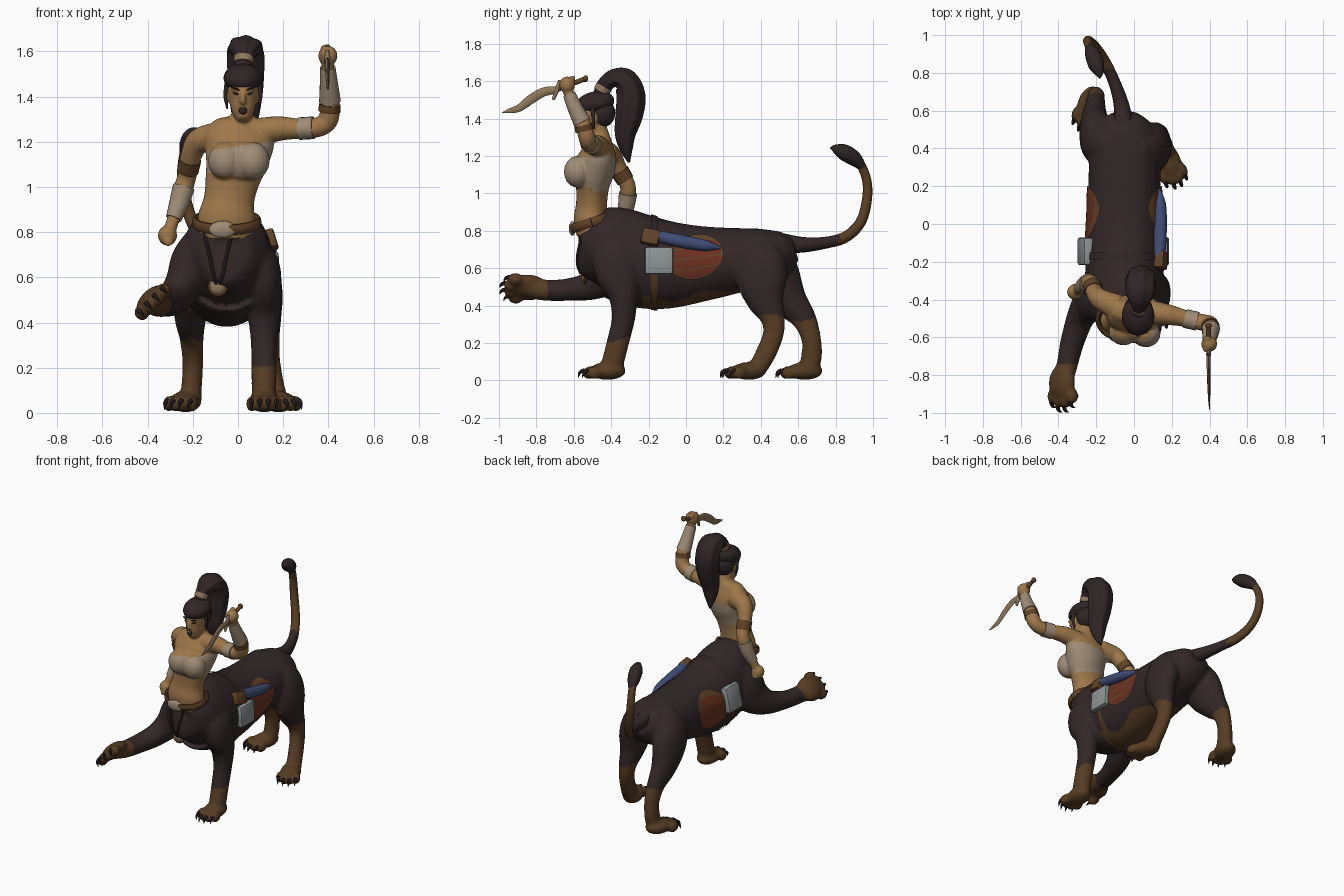
import bpy, bmesh, math
from mathutils import Vector, Matrix
from mathutils.bvhtree import BVHTree

def mat(name, r, g, b):
    m = bpy.data.materials.new(name)
    m.diffuse_color = (r, g, b, 1)
    return m

FUR = mat("dark fur", .033, .0205, .0205)
HAIR = mat("dark hair", .029, .018, .020)
BROWN = mat("brown fur", .095, .046, .017)
SKIN = mat("tan skin", .34, .185, .068)
CLOTH = mat("pale cloth", .35, .262, .18)
LEATHER = mat("leather", .12, .056, .02)
BLUE = mat("blue cloth", .05, .072, .18)
RED = mat("red cloth", .15, .03, .015)
GREY = mat("grey cloth", .27, .30, .30)
BONE = mat("bone", .27, .185, .105)

def tube(bm, pts, n=24, steps=6, ref=(1, 0, 0), flute=0):
    """Loft ellipses along a smooth path of (x, y, z, radius_u[, radius_v])."""
    P = [Vector(p if len(p) == 5 else (*p, p[3])) for p in pts]
    P = [2 * P[0] - P[1]] + P + [2 * P[-1] - P[-2]]
    S = []
    for i in range(1, len(P) - 2):
        a, b, c, d = P[i - 1:i + 3]
        for k in range(steps):
            t = k / steps
            S.append(.5 * (2 * b + (c - a) * t + (2 * a - 5 * b + 4 * c - d) * t * t + (3 * b - a - 3 * c + d) * t ** 3))
    S.append(P[-2])
    u, rings = Vector(ref), []
    for i, s in enumerate(S):
        t = Vector((S[min(i + 1, len(S) - 1)] - S[max(i - 1, 0)])[:3]).normalized()
        u = (u - t * u.dot(t)).normalized()
        v = t.cross(u)
        ring = []
        for j in range(n):
            w = 2 * math.pi * j / n
            f = 1 + flute * math.sin(7 * w)
            ring.append(bm.verts.new(Vector(s[:3]) + u * (max(s[3], .001) * f * math.cos(w)) + v * (max(s[4], .001) * f * math.sin(w))))
        rings.append(ring)
    for a, b in zip(rings, rings[1:]):
        for j in range(n):
            bm.faces.new((a[j], a[(j + 1) % n], b[(j + 1) % n], b[j]))
    bm.faces.new(rings[0][::-1])
    bm.faces.new(rings[-1])

def ell(bm, c, r, rot=Matrix.Identity(3), seg=20):
    m = Matrix.Translation(c) @ rot.to_4x4() @ Matrix.Diagonal((*r, 1))
    bmesh.ops.create_uvsphere(bm, u_segments=seg, v_segments=seg // 2, radius=1, matrix=m)

def box(bm, c, size, rot=Matrix.Identity(3), bevel=.008):
    m = Matrix.Translation(c) @ rot.to_4x4() @ Matrix.Diagonal((*size, 1))
    r = bmesh.ops.create_cube(bm, size=1, matrix=m)
    es = list({e for v in r["verts"] for e in v.link_edges})
    bmesh.ops.bevel(bm, geom=es, offset=bevel, segments=2, affect='EDGES', profile=.5)

def finish(bm, name, mats, rule=None, voxel=0, smooth=4, closed=True):
    """Make the object; with voxel set, fuse overlapping pieces into one skin."""
    if closed:
        bmesh.ops.recalc_face_normals(bm, faces=bm.faces)
    me = bpy.data.meshes.new(name)
    bm.to_mesh(me)
    bm.free()
    ob = bpy.data.objects.new(name, me)
    bpy.context.collection.objects.link(ob)
    if voxel:
        r = ob.modifiers.new("fuse", 'REMESH')
        r.mode, r.voxel_size = 'VOXEL', voxel
        s = ob.modifiers.new("soften", 'SMOOTH')
        s.factor, s.iterations = .5, smooth
        new = bpy.data.meshes.new_from_object(ob.evaluated_get(bpy.context.evaluated_depsgraph_get()))
        ob.modifiers.clear()
        ob.data = me = new
        me.name = name
        me.materials.clear()
    for m in mats:
        me.materials.append(m)
    for p in me.polygons:
        p.use_smooth = True
        if rule:
            p.material_index = rule(p.center)
    bpy.context.view_layer.objects.active = ob
    bpy.ops.object.select_all(action='DESELECT')
    ob.select_set(True)
    bpy.ops.object.shade_smooth_by_angle(angle=math.radians(40))
    return ob

def simple(name, material, *calls):
    bm = bmesh.new()
    for fn, *args in calls:
        fn(bm, *args)
    return finish(bm, name, [material])

# Big cat body, four legs and paws
cat, claws = bmesh.new(), bmesh.new()

def paw(c, fwd, up=(0, 0, 1), wide=1):
    c, fwd, up = Vector(c), Vector(fwd).normalized(), Vector(up).normalized()
    side = fwd.cross(up)
    rot = Matrix((side, fwd, up)).transposed()
    ell(cat, c, (.068 * wide, .1, .048), rot)
    for s in (-.056, -.019, .019, .056):
        toe = c + side * s * wide + fwd * (.095 if abs(s) < .03 else .072) - up * .01
        ell(cat, toe, (.024 * wide, .042, .036), rot)
        tip = [toe + fwd * f + up * h for f, h in ((.028, .014), (.052, .002), (.062, -.026))]
        tube(claws, [(*p, r) for p, r in zip(tip, (.012, .009, .001))], 8, 3)

X = -.05
tube(cat, [(X, -.575, .67, .03, .05), (X, -.55, .67, .11, .13), (X, -.48, .685, .175, .195), (X, -.4, .69, .2, .24),
           (X, -.25, .64, .208, .25), (X, -.1, .618, .203, .236), (X, .1, .625, .193, .2), (X, .3, .645, .19, .17),
           (X, .43, .66, .185, .152), (X, .53, .685, .14, .115), (X, .585, .7, .07, .06)], 40)
tube(cat, [(.04, -.35, .76, .07, .1), (.095, -.37, .66, .085, .125), (.11, -.36, .56, .083, .122), (.115, -.335, .45, .075, .08),
           (.115, -.335, .33, .06, .063), (.115, -.365, .2, .056, .06), (.115, -.39, .1, .055, .06), (.115, -.4, .05, .05, .06)])
tube(cat, [(-.15, -.33, .78, .07, .1), (-.205, -.37, .68, .088, .13), (-.235, -.41, .58, .085, .125), (-.285, -.5, .51, .072, .082),
           (-.328, -.63, .485, .064, .06), (-.355, -.75, .482, .056, .057), (-.378, -.83, .495, .055, .055)])
tube(cat, [(.0, .38, .74, .08, .09), (.075, .4, .64, .098, .132), (.11, .405, .53, .088, .135), (.12, .425, .43, .073, .102),
           (.13, .465, .33, .055, .066), (.14, .465, .24, .046, .056), (.155, .425, .14, .046, .055), (.17, .38, .06, .05, .05)])
tube(cat, [(-.1, .39, .74, .08, .09), (-.175, .43, .64, .1, .132), (-.2, .48, .54, .09, .138), (-.21, .55, .43, .072, .1),
           (-.205, .63, .33, .053, .067), (-.2, .67, .22, .046, .053), (-.205, .67, .12, .046, .056), (-.21, .65, .05, .05, .05)])
paw((.115, -.42, .05), (0, -1, 0))
paw((.18, .335, .05), (.36, -.9, 0))
paw((-.232, .635, .05), (-.3, -.95, 0))
paw((-.382, -.84, .497), (-.03, -1, .03), (-.7, 0, .7), 1.28)

def cat_rule(p):
    if p.y < -.74 and p.x < -.25:
        return 1
    wob = .02 * math.sin(18 * p.y)
    if p.z < (.335 if p.y > .2 else .22) + wob and (p.y > .2 or p.y < -.2):
        return 1
    return int(-.24 < p.y < .3 and p.z < .44 + .22 * max(p.y, 0) + wob)

lion = finish(cat, "cat_body", [FUR, BROWN], cat_rule, .0105, 9)
finish(claws, "claws", [HAIR])
lb = bmesh.new()
lb.from_mesh(lion.data)
bvh = BVHTree.FromBMesh(lb)
lb.free()

def hit(o, d):
    h = bvh.ray_cast(Vector(o), Vector(d))[0]
    return h if h else Vector(o) + Vector(d)

# Tail and tuft
bm = bmesh.new()
tube(bm, [(-.055, .5, .735, .055), (-.065, .62, .725, .042), (-.1, .74, .735, .032), (-.15, .85, .765, .03), (-.2, .93, .84, .028),
          (-.235, .965, .95, .027), (-.245, .968, 1.06, .025), (-.235, .935, 1.15, .024), (-.22, .88, 1.2, .022)], 16)
finish(bm, "tail", [FUR, BROWN], lambda p: int(p.y > .82))
simple("tail_tuft", HAIR, (tube, [(-.235, .945, 1.14, .022), (-.22, .9, 1.185, .04), (-.2, .845, 1.22, .043), (-.185, .8, 1.238, .025), (-.18, .77, 1.245, .002)], 16))

# Upper body, head, arms and fists fused into one skin
bm = bmesh.new()
tube(bm, [(-.05, -.5, .78, .12, .085), (-.05, -.51, .86, .128, .09), (-.04, -.505, .94, .112, .083), (-.025, -.5, 1.03, .12, .088),
          (-.005, -.49, 1.12, .14, .108), (.005, -.47, 1.2, .155, .1), (.012, -.462, 1.265, .13, .07), (.02, -.465, 1.31, .055, .055),
          (.022, -.48, 1.38, .045, .045)], 32)
for x, y in ((-.055, -.57), (.063, -.58)):
    ell(bm, (x, y, 1.115), (.078, .073, .085))
ell(bm, (.005, -.56, 1.115), (.115, .07, .092), Matrix.Rotation(-.1, 3, 'Z'))
tube(bm, [(.022, -.55, 1.297, .022, .022), (.022, -.53, 1.325, .045, .05), (.022, -.51, 1.38, .06, .07), (.022, -.5, 1.44, .067, .079),
          (.022, -.48, 1.49, .05, .06), (.022, -.475, 1.51, .02, .025)])
tube(bm, [(.022, -.57, 1.43, .01), (.022, -.59, 1.39, .012), (.022, -.58, 1.372, .016)], 10)
for s in (-1, 1):
    ell(bm, (.022 + s * .066, -.49, 1.4), (.01, .02, .028))
    ell(bm, (.022 + s * .03, -.565, 1.43), (.026, .014, .008))
LARM = [(.08, -.465, 1.24, .065), (.18, -.48, 1.258, .055), (.27, -.5, 1.258, .045), (.355, -.52, 1.265, .044), (.4, -.53, 1.3, .045),
        (.407, -.555, 1.38, .042), (.402, -.595, 1.46, .034), (.397, -.625, 1.53, .028), (.395, -.64, 1.57, .03)]
RARM = [(-.09, -.44, 1.22, .07), (-.175, -.4, 1.2, .056), (-.21, -.36, 1.13, .046), (-.225, -.315, 1.05, .042), (-.24, -.31, 1.0, .043),
        (-.26, -.32, .93, .038), (-.285, -.34, .86, .029), (-.305, -.355, .8, .028)]
tube(bm, LARM, 20, 6, (0, 1, 0))
tube(bm, RARM, 20)

def fist(c, axis, out):
    """Palm with four curled fingers stacked along the axis."""
    c, axis, out = Vector(c), Vector(axis).normalized(), Vector(out)
    ell(bm, c, (.043, .042, .045))
    for k in range(4):
        ell(bm, c + axis * (k - 1.5) * .021 + out * .024, (.024, .014, .022), seg=12)

fist((.398, -.635, 1.58), (0, -.93, -.3), (-.5, 0, .8))
fist((-.312, -.36, .785), (0, 1, .1), (.1, 0, -1))

def bust_rule(p):
    low = (1.045 if p.y < -.5 else 1.02) - .14 * p.x
    return int(-.165 < p.x < .17 and low < p.z < 1.18 + .14 * p.x and not (p.x < -.135 and p.y > -.43))

finish(bm, "upper_body", [SKIN, CLOTH], bust_rule, .0075, 3)

# Face details
simple("mouth", HAIR, (ell, (.022, -.575, 1.338), (.019, .012, .017)))
simple("teeth", CLOTH, (ell, (.022, -.583, 1.35), (.013, .007, .004)))
for s, n in ((-1, "right"), (1, "left")):
    simple(n + "_eye", HAIR, (ell, (.022 + s * .029, -.569, 1.413), (.014, .009, .006), Matrix.Rotation(-s * .25, 3, 'Y')))
    simple(n + "_brow", HAIR, (ell, (.022 + s * .03, -.573, 1.434), (.023, .008, .005), Matrix.Rotation(-s * .35, 3, 'Y')))

# Hair cap, ponytail, side locks and tie
simple("hair_cap", HAIR, (ell, (.022, -.487, 1.482), (.086, .105, .062), Matrix.Rotation(.2, 3, 'X'), 32),
       (ell, (.022, -.448, 1.43), (.076, .07, .078)))
bm = bmesh.new()
tube(bm, [(.022, -.46, 1.51, .04), (.026, -.435, 1.575, .042), (.032, -.385, 1.615, .07, .047), (.035, -.325, 1.6, .08, .065),
          (.036, -.295, 1.52, .08, .075), (.036, -.305, 1.42, .074, .072), (.034, -.325, 1.32, .06, .055), (.03, -.32, 1.24, .04, .035),
          (.025, -.305, 1.165, .006)], 42, 6, (1, 0, 0), .05)
for s in (-1, 1):
    tube(bm, [(.022 + s * .07, -.5, 1.46, .012), (.022 + s * .076, -.495, 1.4, .01), (.022 + s * .07, -.49, 1.345, .003)], 10)
finish(bm, "ponytail", [HAIR])
simple("hair_tie", BONE, (tube, [(.024, -.452, 1.545, .044), (.026, -.437, 1.572, .045)], 20))

# Arm wraps, elbow bands and bracers, grown from the arm paths
def wrap(name, arm, a, b, material, grow=.006, ref=(1, 0, 0)):
    simple(name, material, (tube, [(*p[:3], p[3] + grow) for p in arm[a:b]], 20, 6, ref))
wrap("left_bracer", LARM, 5, 8, CLOTH)
wrap("right_bracer", RARM, 4, 7, CLOTH)
simple("left_arm_wrap", CLOTH, (tube, [(.27, -.5, 1.258, .05), (.335, -.515, 1.262, .05)], 20, 3, (0, 1, 0)))
simple("left_elbow_band", LEATHER, (tube, [(.404, -.543, 1.335, .049), (.407, -.55, 1.365, .048)], 20))
simple("right_arm_band", LEATHER, (tube, [(-.212, -.355, 1.12, .05), (-.222, -.325, 1.07, .048)], 20))

# Dagger
simple("dagger_handle", LEATHER, (tube, [(.395, -.54, 1.612, .013), (.395, -.69, 1.553, .012)], 12),
       (ell, (.395, -.537, 1.613), (.018, .014, .018)))
simple("dagger_guard", BONE, (tube, [(.395, -.675, 1.605, .008), (.395, -.69, 1.553, .013), (.395, -.71, 1.5, .008)], 12))
simple("dagger_blade", BONE, (tube, [(.395, -.69, 1.553, .01, .02), (.395, -.76, 1.542, .01, .024), (.396, -.83, 1.502, .009, .025),
                                    (.397, -.89, 1.457, .007, .02), (.398, -.94, 1.442, .005, .013), (.4, -.985, 1.432, .001)], 8))

# Belt with buckle, chest straps and medallion
ring = [(X + .142 * math.cos(a), -.505 + .105 * math.sin(a), .845 + .035 * math.sin(a), .012, .025)
        for a in (2 * math.pi * i / 24 for i in range(25))]
simple("belt", LEATHER, (tube, ring, 10, 2))
simple("belt_buckle", CLOTH, (ell, (-.068, -.608, .812), (.06, .018, .038)))
for i in (-1, 1):
    path = [(-.088 + i * f, *(hit((-.088 + i * f, -2, z), (0, 1, 0)) - Vector((0, .004, 0)))[1:], .008)
            for f, z in ((.062, .8), (.048, .74), (.034, .68), (.022, .62), (.008, .57))]
    simple("chest_strap", HAIR, (tube, path, 8, 3))
m = hit((-.088, -2, .56), (0, 1, 0))
simple("medallion", BONE, (ell, m, (.036, .018, .036)))
simple("medallion_rim", LEATHER, (ell, m + Vector((0, .002, 0)), (.045, .013, .045)))

# Girth strap following the body, dark over the back
bm, rows = bmesh.new(), []
for i in range(64):
    d = Vector((math.cos(i * math.pi / 32), 0, math.sin(i * math.pi / 32)))
    rows.append([bm.verts.new(hit(Vector((X, -.17 + e, .63)) + d, -d) + d * .007) for e in (-.018, .018)])
for i in range(64):
    a, b = rows[i], rows[(i + 1) % 64]
    bm.faces.new((a[0], a[1], b[1], b[0]))
finish(bm, "girth_strap", [HAIR, BROWN], lambda p: int(p.z < .68))

# Red striped saddle panels pressed onto the flanks
N = 24
for s, yc, zc, ry, rz in ((1, .05, .66, .15, .12), (-1, .045, .645, .155, .13)):
    bm, g = bmesh.new(), []
    for j in range(N + 1):
        v = 2 * j / N - 1
        row = []
        for i in range(N + 1):
            u = 2 * i / N - 1
            y = yc + ry * u * math.sqrt(1 - v * v / 2)
            z = zc + rz * v * math.sqrt(1 - u * u / 2) + .12 * (y - yc)
            row.append(bm.verts.new(hit((s, y, z), (-s, 0, 0)) + Vector((s * .009, 0, 0))))
        g.append(row)
    for j in range(N):
        for i in range(N):
            q = (g[j][i], g[j][i + 1], g[j + 1][i + 1], g[j + 1][i])
            f = bm.faces.new(q if s > 0 else q[::-1])
            f.material_index = int(i in (0, N - 1) or j in (0, N - 1) or j > N - 4 or j % 6 == 5)
    finish(bm, "saddle_panel", [RED, LEATHER], closed=False)

# Bags, buckled pouch and blue bedroll
simple("left_bag", GREY, (box, (.163, -.145, .64), (.04, .15, .145), Matrix.Rotation(-.05, 3, 'Y'), .012))
simple("right_bag", GREY, (box, (-.258, -.145, .67), (.05, .145, .17), Matrix.Rotation(.22, 3, 'Y'), .012))
simple("pouch", LEATHER, (box, (.142, -.19, .765), (.055, .095, .085), Matrix.Rotation(-.3, 3, 'Y') @ Matrix.Rotation(-.2, 3, 'X'), .01))
simple("bedroll", BLUE, (tube, [(.135, -.17, .775, .03), (.138, -.08, .755, .034), (.14, .02, .735, .034), (.14, .11, .72, .028), (.135, .185, .708, .006)], 20))
